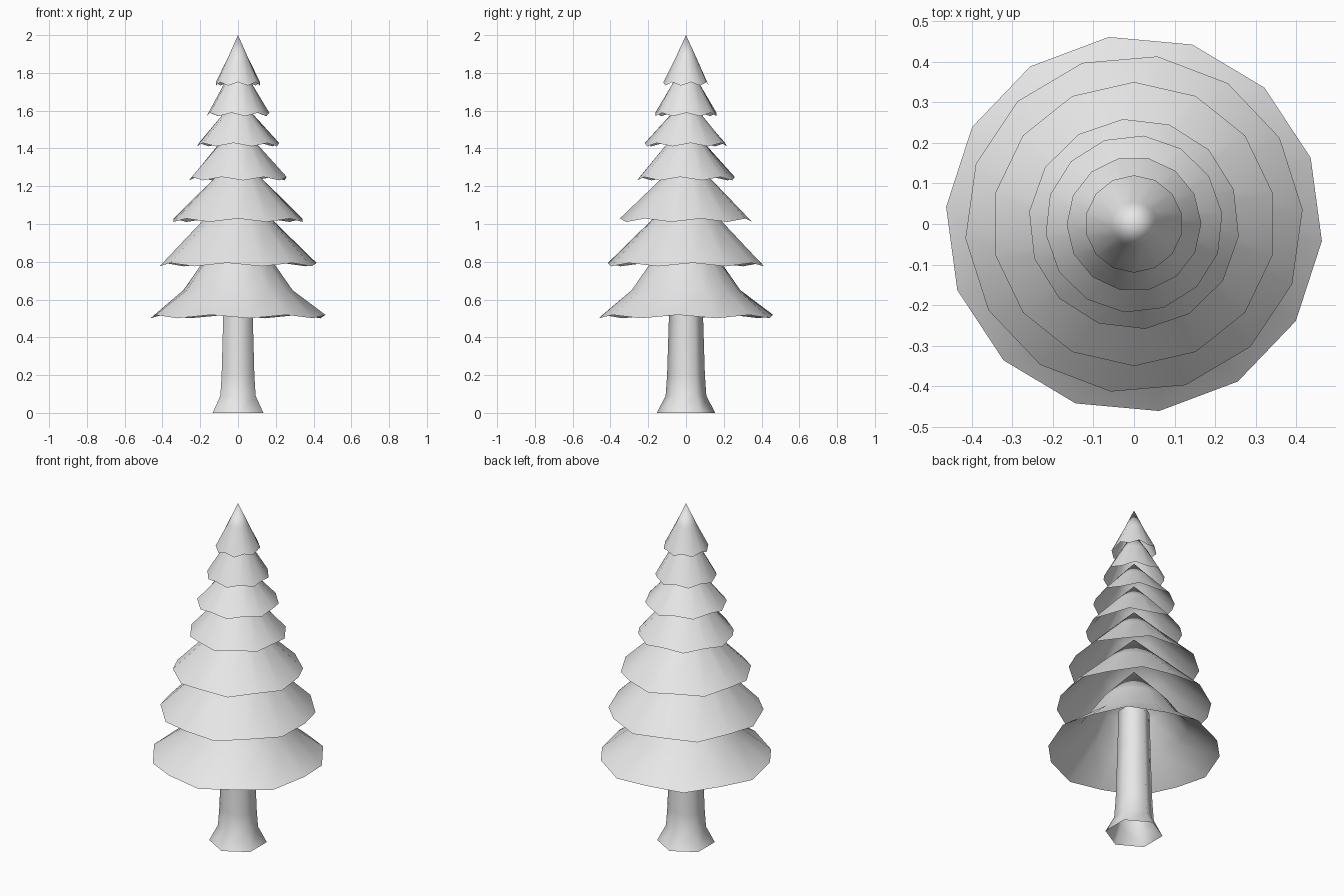
import bpy, bmesh, math

if "Cube" in bpy.data.objects:
    bpy.data.objects.remove(bpy.data.objects["Cube"])

grey = bpy.data.materials.new("plain_grey")
grey.diffuse_color = (0.8, 0.8, 0.8, 1)
grey.use_nodes = True
grey.node_tree.nodes["Principled BSDF"].inputs["Base Color"].default_value = grey.diffuse_color


def lathe(name, profile, sides, phase=0.0, wave=0.0, flip=False):
    """Open sheet of rings (radius, z) from bottom to top; radius 0 is the tip."""
    bm = bmesh.new()
    rings = []
    for k, (r, z) in enumerate(profile):
        if r == 0:
            rings.append([bm.verts.new((0, 0, z))] * sides)
            continue
        ring = []
        for i in range(sides):
            a = math.radians(phase) + math.tau * i / sides
            dz = wave * (-1) ** i if k == 0 else 0   # zigzag rim
            ring.append(bm.verts.new((r * math.cos(a), r * math.sin(a), z + dz)))
        rings.append(ring)
    for lo, hi in zip(rings, rings[1:]):
        for i in range(sides):
            j = (i + 1) % sides
            face = [lo[i], lo[j], hi[j], hi[i]]
            bm.faces.new(list(dict.fromkeys(face)))
    if flip:
        bmesh.ops.reverse_faces(bm, faces=bm.faces[:])
    for f in bm.faces:
        f.smooth = True
    me = bpy.data.meshes.new(name)
    bm.to_mesh(me)
    bm.free()
    me.materials.append(grey)
    ob = bpy.data.objects.new(name, me)
    bpy.context.collection.objects.link(ob)
    return ob


# Six-sided flared trunk, open below
lathe("trunk", [(0.155, 0), (0.108, 0.09), (0.1, 0.2), (0.09, 0.52), (0.085, 0.75)], 6, 30)

# Branch skirts, lowest first: profile and rotation of the rim
tiers = [
    ([(0.465, 0.51), (0.29, 0.65), (0.185, 0.80), (0, 1.0)], -5.2),
    ([(0.417, 0.785), (0.195, 1.01), (0, 1.2)], 4.9),
    ([(0.35, 1.02), (0.13, 1.24), (0, 1.37)], 12.86),
    ([(0.26, 1.24), (0.105, 1.42), (0, 1.53)], -6.7),
    ([(0.219, 1.42), (0.09, 1.57), (0, 1.67)], 6.5),
    ([(0.166, 1.58), (0.075, 1.74), (0, 1.86)], 0.7),
    ([(0.12, 1.742), (0.055, 1.88), (0, 2.0)], 12.86),
]
for n, (profile, phase) in enumerate(tiers, 1):
    # the lowest skirt's faces point inward
    lathe(f"branch_tier_{n}", profile, 14, phase, 0.009, flip=(n == 1))
